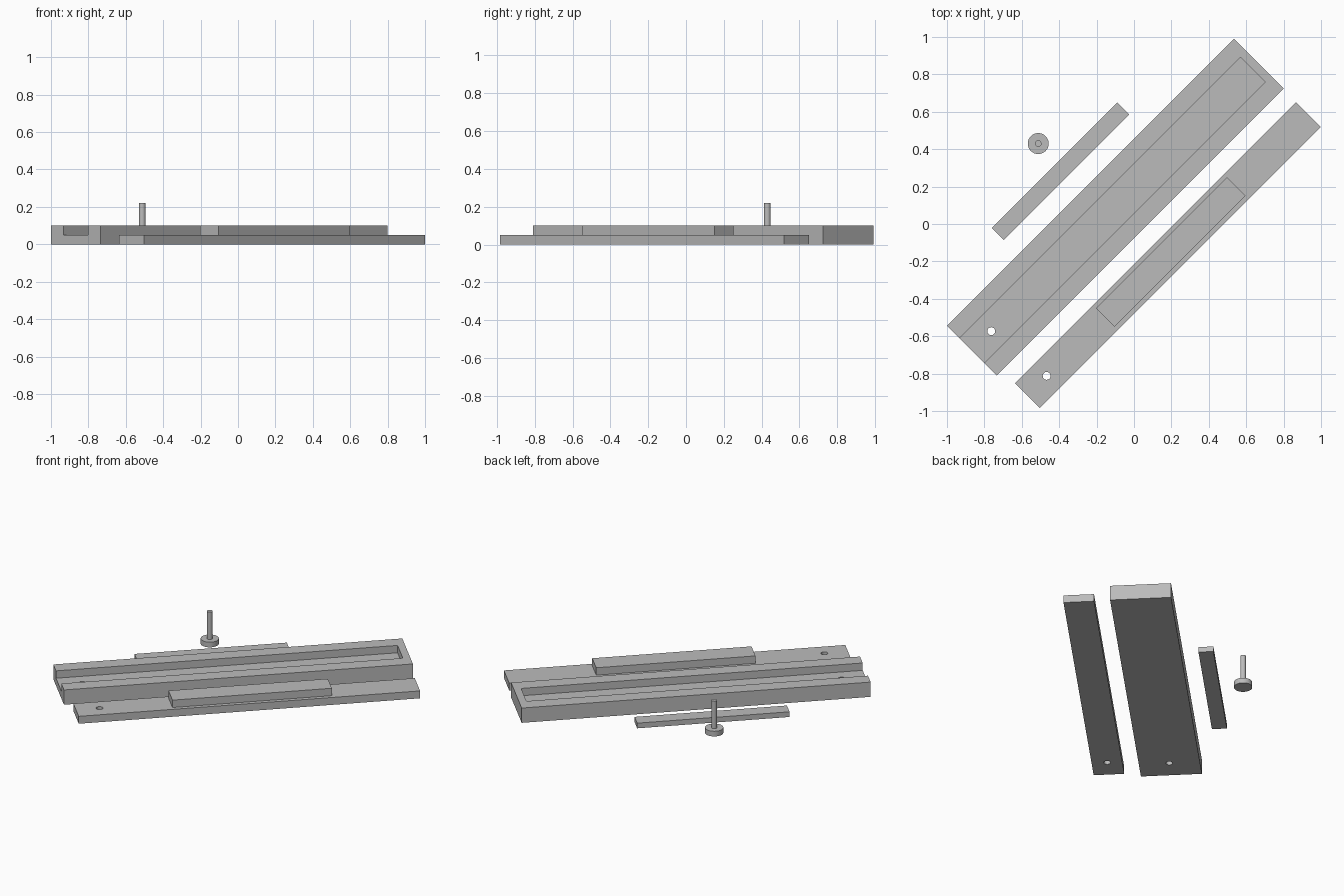
import bpy
import math
from mathutils import Matrix

if "Cube" in bpy.data.objects:
    bpy.data.objects.remove(bpy.data.objects["Cube"])

TURN = Matrix.Rotation(math.radians(45), 4, 'Z')   # every bar lies on the diagonal

grey = bpy.data.materials.new("plain_grey")
grey.diffuse_color = (0.5, 0.5, 0.5, 1)
grey.use_nodes = True
grey.node_tree.nodes["Principled BSDF"].inputs["Base Color"].default_value = grey.diffuse_color


def finish(ob, name):
    ob.name = name
    ob.data.materials.append(grey)
    return ob


def bar(name, u, v, z):
    """Box given by its ranges along the diagonal, across it and in height."""
    bpy.ops.mesh.primitive_cube_add(size=1)
    ob = bpy.context.object
    size = Matrix.Diagonal((u[1] - u[0], v[1] - v[0], z[1] - z[0], 1))
    mid = Matrix.Translation((sum(u) / 2, sum(v) / 2, sum(z) / 2))
    ob.data.transform(TURN @ mid @ size)
    return finish(ob, name)


def cylinder(name, x, y, r, z):
    bpy.ops.mesh.primitive_cylinder_add(vertices=32, radius=r, depth=z[1] - z[0],
                                        location=(x, y, sum(z) / 2))
    ob = finish(bpy.context.object, name)
    bpy.ops.object.shade_smooth_by_angle(angle=math.radians(30))
    return ob


def boolean(ob, other, operation):
    mod = ob.modifiers.new(operation.lower(), 'BOOLEAN')
    mod.operation = operation
    mod.solver = 'EXACT'
    mod.object = other
    bpy.context.view_layer.objects.active = ob
    bpy.ops.object.modifier_apply(modifier=mod.name)
    bpy.data.objects.remove(other)


# Channelled base: groove open at one end, pivot hole through its floor
base = bar("grooved_base", (-1.092, 1.079), (-0.053, 0.322), (0, 0.1))
boolean(base, bar("groove_cutter", (-1.3, 1.033), (0.041, 0.228), (0.05, 0.2)), 'DIFFERENCE')
boolean(base, cylinder("base_hole_cutter", -0.763, -0.573, 0.021, (-0.1, 0.2)), 'DIFFERENCE')

# Sliding bar with a raised block and a matching hole
slider = bar("sliding_bar", (-1.051, 1.073), (-0.340, -0.152), (0, 0.05))
boolean(slider, cylinder("slider_hole_cutter", -0.467, -0.812, 0.021, (-0.1, 0.2)), 'DIFFERENCE')
bar("raised_block", (-0.463, 0.528), (-0.314, -0.174), (0.05, 0.1))

# Loose thin strip
bar("thin_strip", (-0.552, 0.396), (0.431, 0.523), (0, 0.035))

# Headed pin standing on its head
cylinder("pin_head", -0.512, 0.43, 0.056, (0, 0.035))
cylinder("pin_shaft", -0.512, 0.43, 0.0175, (0.035, 0.22))
